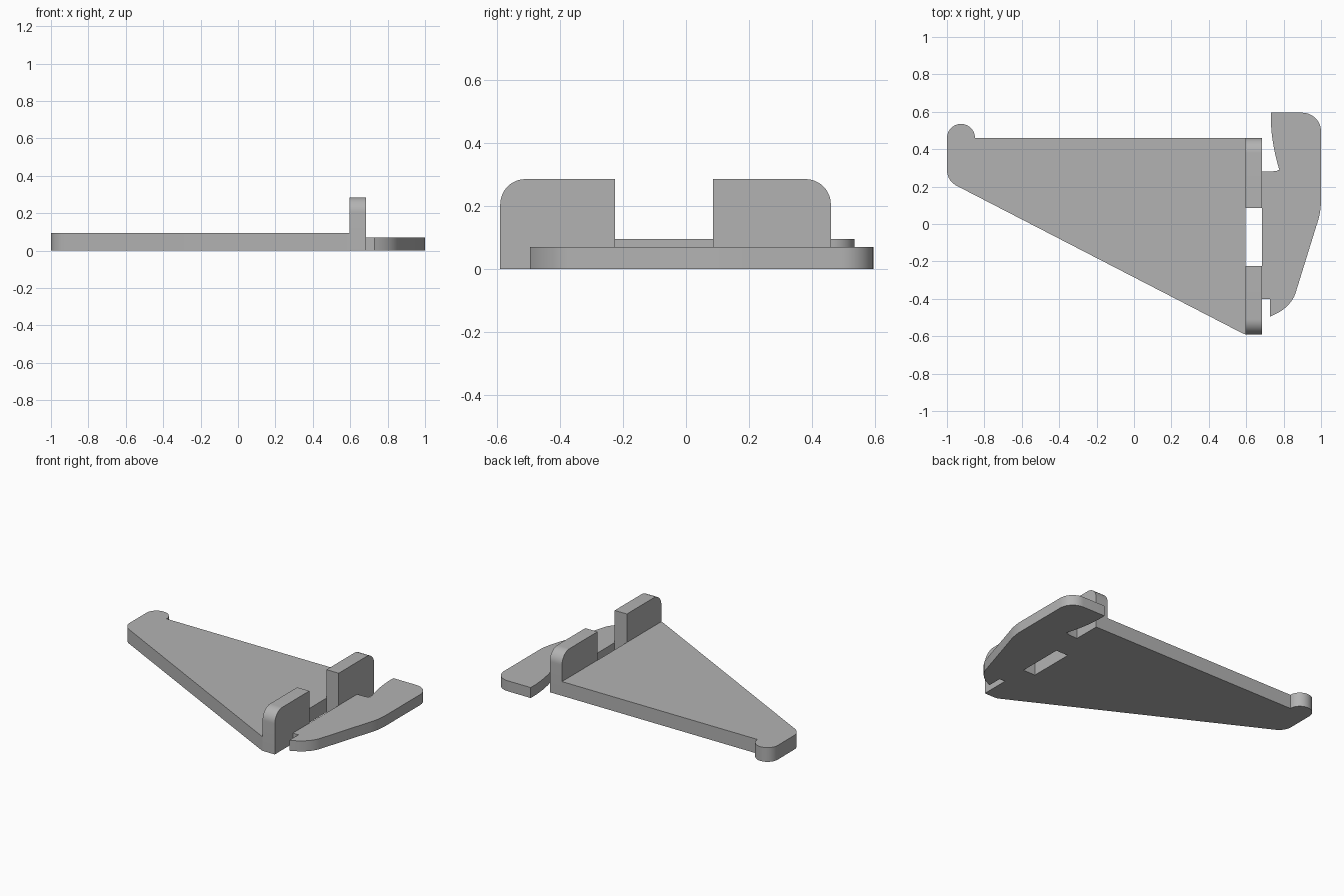
import bpy
import bmesh
from math import pi, sin, cos, radians
from mathutils import Vector

cube = bpy.data.objects.get("Cube")
if cube:
    bpy.data.objects.remove(cube, do_unlink=True)

grey = bpy.data.materials.new("plain grey")
grey.use_nodes = True
colour = (0.45, 0.45, 0.45, 1)
grey.diffuse_color = colour
grey.node_tree.nodes["Principled BSDF"].inputs["Base Color"].default_value = colour


def arc(cx, cy, r, start, end, steps=12):
    """Points on a circle between two angles in degrees."""
    angles = [radians(start + (end - start) * i / steps) for i in range(steps + 1)]
    return [(cx + r * cos(a), cy + r * sin(a)) for a in angles]


def bend(a, b, c, steps=10):
    """Points on a curve from a to c, pulled towards b."""
    a, b, c = Vector(a), Vector(b), Vector(c)
    ts = [i / steps for i in range(steps + 1)]
    return [tuple(a * (1 - t) ** 2 + b * 2 * t * (1 - t) + c * t * t) for t in ts]


def extrude(name, outline, place, direction):
    """Solid made by pushing a flat outline along a direction."""
    bm = bmesh.new()
    face = bm.faces.new([bm.verts.new(place(u, v)) for u, v in outline])
    new = bmesh.ops.extrude_face_region(bm, geom=[face])["geom"]
    bmesh.ops.translate(bm, vec=direction,
                        verts=[g for g in new if isinstance(g, bmesh.types.BMVert)])
    bmesh.ops.recalc_face_normals(bm, faces=bm.faces)
    mesh = bpy.data.meshes.new(name)
    bm.to_mesh(mesh)
    bm.free()
    mesh.materials.append(grey)
    obj = bpy.data.objects.new(name, mesh)
    bpy.context.collection.objects.link(obj)
    bpy.ops.object.select_all(action="DESELECT")
    obj.select_set(True)
    bpy.context.view_layer.objects.active = obj
    bpy.ops.object.shade_smooth_by_angle(angle=radians(30))
    return obj


def floor(x, y):
    return (x, y, 0)


# Tapered plate with a round lobe at its narrow end
plate = [(0.595, 0.46), (0.595, -0.59), (0.585, -0.587)]
plate += bend((-0.93, 0.195), (-1, 0.225), (-1, 0.29))
plate += arc(-0.925, 0.46, 0.075, 180, 0, 20)
extrude("tapered_plate", plate, floor, (0, 0, 0.095))

# Curved side plate with hooked notches at both ends
side = [(0.685, 0.28), (0.685, -0.4), (0.727, -0.4)]
side += bend((0.727, -0.495), (0.83, -0.455), (0.862, -0.375))
side += bend((0.975, -0.01), (1, 0.06), (1, 0.13))
side += arc(0.9, 0.495, 0.1, 0, 90)
side += bend((0.732, 0.595), (0.728, 0.45), (0.777, 0.29))
side += bend((0.765, 0.285), (0.74, 0.28), (0.71, 0.28), 4)
extrude("side_plate", side, floor, (0, 0, 0.07))

# Pair of upright tabs, each rounded at its outer top corner
for name, inner, outer in (("front_tab", -0.225, -0.59), ("back_tab", 0.085, 0.46)):
    s = 1 if outer > inner else -1
    corner = [(outer + s * (u - 0.08), v) for u, v in arc(0, 0.205, 0.08, 0, 90)]
    tab = [(inner, 0), (outer, 0)] + corner + [(inner, 0.285)]
    extrude(name, tab, lambda y, z: (0.595, y, z), (0.09, 0, 0))
